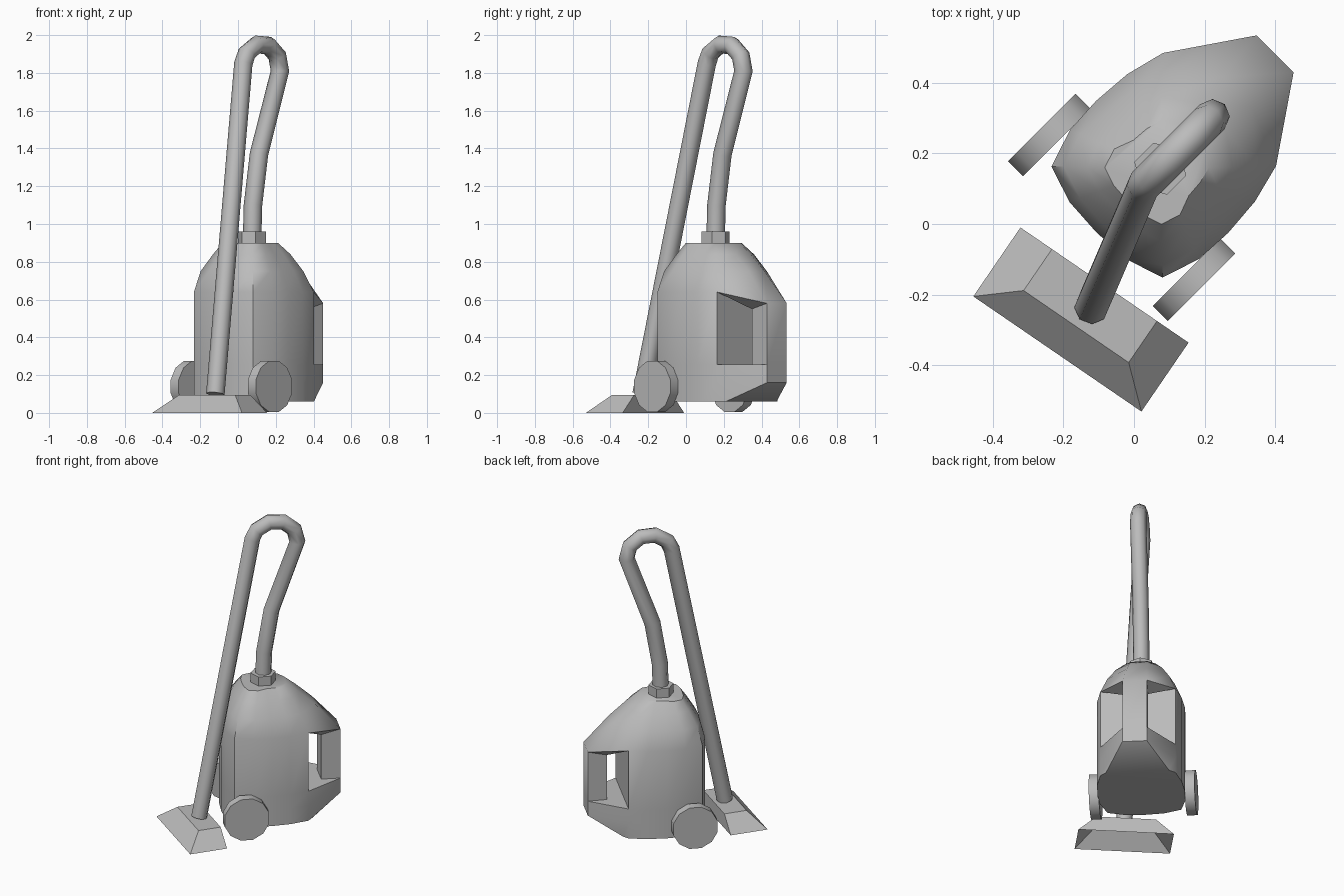
import bpy, bmesh, math
from mathutils import Matrix, Vector

cube = bpy.data.objects.get("Cube")
if cube:
    bpy.data.objects.remove(cube, do_unlink=True)

grey = bpy.data.materials.new("plain grey")
grey.use_nodes = True
COLOUR = (0.5, 0.5, 0.5, 1)
grey.diffuse_color = COLOUR
grey.node_tree.nodes["Principled BSDF"].inputs["Base Color"].default_value = COLOUR


def place(u, v, z):
    """u runs toward the machine's rear, v to its side (diagonal to the axes)."""
    return Vector(((u + v) / math.sqrt(2) - 0.041, (u - v) / math.sqrt(2) + 0.041, z))


def finish(name, bm, angle=40, fix_normals=True):
    if fix_normals:
        bmesh.ops.recalc_face_normals(bm, faces=bm.faces[:])
    mesh = bpy.data.meshes.new(name)
    bm.to_mesh(mesh)
    bm.free()
    mesh.materials.append(grey)
    obj = bpy.data.objects.new(name, mesh)
    bpy.context.collection.objects.link(obj)
    bpy.ops.object.select_all(action='DESELECT')
    obj.select_set(True)
    bpy.context.view_layer.objects.active = obj
    bpy.ops.object.shade_smooth_by_angle(angle=math.radians(angle))
    return obj


def drum(name, centre, axis, radius, depth, sides, spin=0):
    bm = bmesh.new()
    turn = Vector(axis).to_track_quat('Z', 'Y').to_matrix().to_4x4()
    bmesh.ops.create_cone(bm, cap_ends=True, segments=sides, radius1=radius,
                          radius2=radius, depth=depth,
                          matrix=Matrix.Translation(centre) @ turn @ Matrix.Rotation(spin, 4, 'Z'))
    return finish(name, bm)


# Body: stacked rings with a tapering tail that becomes the carrying handle
MID = 0.163
half_plan = [(-0.085, 0.115), (-0.05, 0.222), (0.06, 0.258), (0.17, 0.264),
             (0.286, 0.255), (0.4, 0.226)]
# height, front scale, rear scale, tail u, tail half width, tail height
levels = [(0.06, 1, 1, 0.43, 0.19, 0.06),
          (0.16, 1, 1, 0.622, 0.074, 0.16),
          (0.255, 1, 1, 0.622, 0.074, 0.255),
          (0.64, 1, 1, 0.622, 0.074, 0.58),
          (0.75, 0.885, 0.83, 0.47, 0.06, 0.75),
          (0.84, 0.67, 0.62, 0.37, 0.055, 0.84),
          (0.9, 0.51, 0.42, 0.295, 0.05, 0.9)]
bm = bmesh.new()
rings = []
for z, front, rear, tail_u, tail_v, tail_z in levels:
    side = []
    for u, v in half_plan:
        s = front if u < MID else rear
        side.append((MID + (u - MID) * s, v * s, z))
    side.append((tail_u, tail_v, tail_z))
    nose = (MID + (-0.092 - MID) * front, 0, z)
    points = [nose] + side + [(u, -v, h) for u, v, h in reversed(side)]
    rings.append([bm.verts.new(place(*p)) for p in points])

count = len(rings[0])
CORNER, TAIL = 6, 7
HOLE = 2
for k in range(len(rings) - 1):
    low, high = rings[k], rings[k + 1]
    for i in range(count):
        if k == HOLE and i in (CORNER, TAIL + 1):
            continue
        j = (i + 1) % count
        bm.faces.new((low[i], low[j], high[j], high[i]))
bm.faces.new(rings[0])
bm.faces.new(rings[-1])

# Handle opening: rear wall, grip sides, floor and sloping ceiling
low, high = rings[HOLE], rings[HOLE + 1]
corners = (CORNER, TAIL + 2)
tails = (TAIL, TAIL + 1)
grip_low = [bm.verts.new(place(0.505, v, 0.255)) for v in (0.07, -0.07)]
grip_high = [bm.verts.new(place(0.505, v, 0.55)) for v in (0.07, -0.07)]
for ring, grip in ((low, grip_low), (high, grip_high)):
    bm.faces.new((ring[corners[0]], grip[0], grip[1], ring[corners[1]]))
    for c, t, g in zip(corners, tails, grip):
        bm.faces.new((ring[c], ring[t], g))
for t, a, b in zip(tails, grip_low, grip_high):
    bm.faces.new((a, b, high[t], low[t]))
bm.faces.new((grip_low[0], grip_low[1], grip_high[1], grip_high[0]))
bm.faces.new((low[corners[0]], low[corners[1]], high[corners[1]], high[corners[0]]))
finish("body", bm, 45)

# Wheels
for name, v in (("left_wheel", 0.289), ("right_wheel", -0.289)):
    drum(name, place(0.0085, v, 0.14), (1, -1, 0), 0.14, 0.06, 12, math.radians(15))

# Hose collar
drum("hose_collar", place(MID, 0, 0.925), (0, 0, 1), 0.076, 0.07, 6, math.radians(15))

# Hose looping over into the straight wand
path = [place(u, 0, z) for u, z in
        ((MID, 0.9), (0.17, 1.1), (0.215, 1.37), (0.372, 1.81), (0.352, 1.89),
         (0.285, 1.945), (0.2, 1.95), (0.125, 1.905), (0.098, 1.85))]
path.append(Vector((-0.12, -0.235, 0.1)))
curve = bpy.data.curves.new("hose_and_wand", 'CURVE')
curve.dimensions = '3D'
curve.bevel_depth = 0.049
curve.bevel_resolution = 2
curve.use_fill_caps = True
spline = curve.splines.new('POLY')
spline.points.add(len(path) - 1)
for point, p in zip(spline.points, path):
    point.co = (*p, 1)
spline.use_smooth = True
curve.materials.append(grey)
bpy.context.collection.objects.link(bpy.data.objects.new("hose_and_wand", curve))

# Floor nozzle: hollow wedge, open underneath, upright at its rear
bm = bmesh.new()
base = [bm.verts.new((a, b, 0)) for a, b in
        ((-0.288, -0.118), (0.288, -0.118), (0.288, 0.118), (-0.288, 0.118))]
top = [bm.verts.new((a, b, 0.095)) for a, b in
       ((-0.18, -0.024), (0.18, -0.024), (0.18, 0.118), (-0.18, 0.118))]
for i in range(4):
    j = (i + 1) % 4
    bm.faces.new((base[i], base[j], top[j], top[i]))
bm.faces.new(top)
nozzle = finish("floor_nozzle", bm, 20, False)
nozzle.location = (-0.15, -0.27, 0)
nozzle.rotation_euler.z = math.radians(-34.4)
